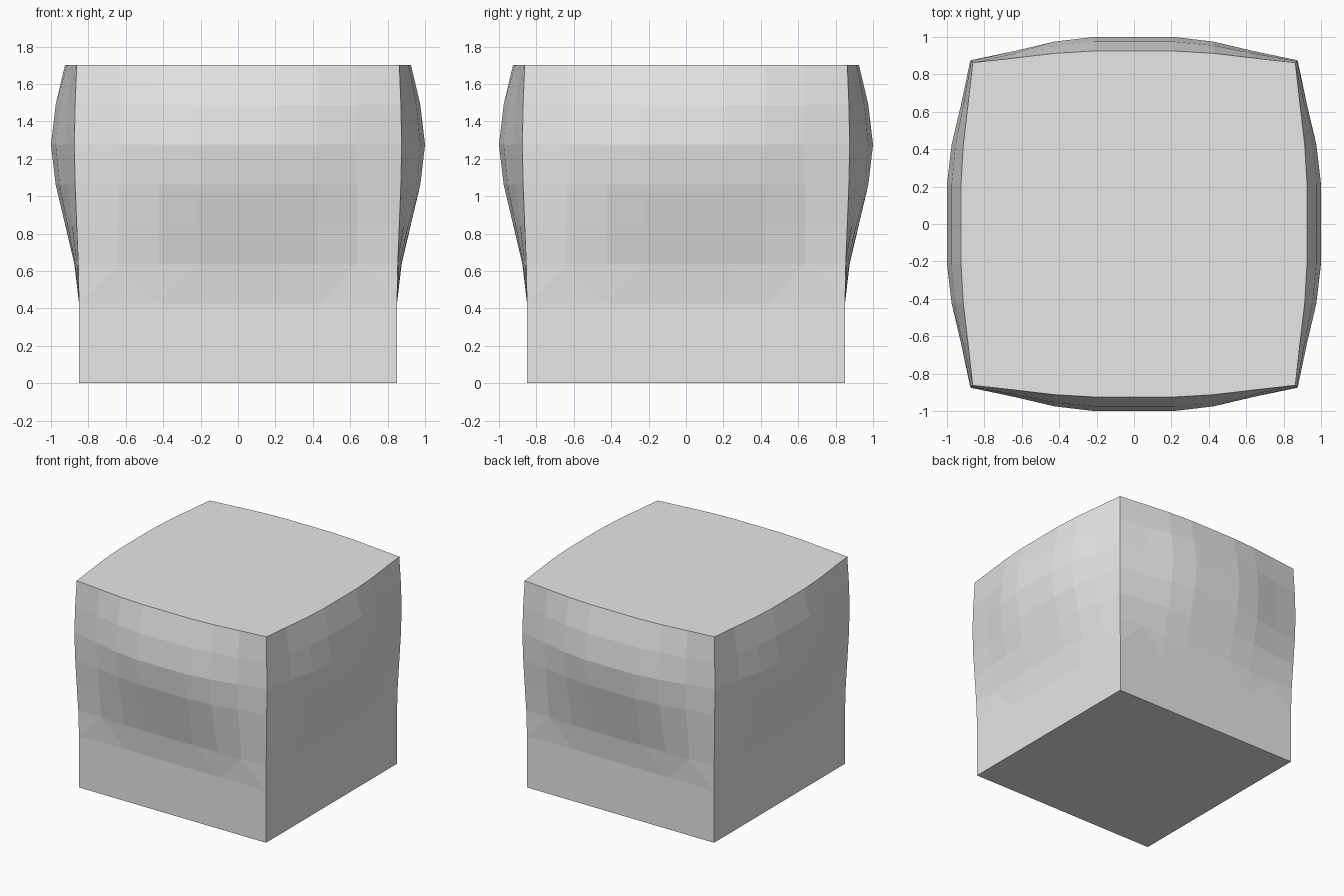
import bpy, bmesh
from math import pi
from mathutils import Matrix, Vector

old = bpy.data.objects.get("Cube")
if old:
    bpy.data.objects.remove(old, do_unlink=True)

HALF = 0.85          # half width of the undeformed block
STEP = HALF / 4      # grid spacing
BULGE = 0.15         # largest outward push
ACROSS = [1, 1, 5 / 6, 1 / 2, 1 / 6]                    # falloff from centre to corner
UP = [0, 0, 0, 1 / 6, 1 / 2, 5 / 6, 1, 5 / 6, 1 / 2]    # falloff from bottom to top

grey = bpy.data.materials.new("light_grey")
grey.use_nodes = True
colour = (0.8, 0.8, 0.8, 1)
grey.diffuse_color = colour
grey.node_tree.nodes["Principled BSDF"].inputs["Base Color"].default_value = colour

bm = bmesh.new()


def point(col, row):
    """Grid point on the front side, pushed outward by the bulge."""
    push = BULGE * ACROSS[abs(col)] * UP[row]
    x = col * STEP
    if abs(col) == 4:
        x += push if col > 0 else -push
    return Vector((x, -HALF - push, row * STEP))


def face(turn, *cells):
    bm.faces.new([bm.verts.new(turn @ point(c, r)) for c, r in cells])


# Four identical bulging sides
for side in range(4):
    turn = Matrix.Rotation(side * pi / 2, 3, 'Z')
    # fine grid of the bulge
    for row in range(3, 8):
        for c in range(-4, 4):
            face(turn, (c, row), (c + 1, row), (c + 1, row + 1), (c, row + 1))
    # flat base panels and the fan that joins them to the fine grid
    for c in range(-4, 4, 2):
        face(turn, (c, 0), (c + 2, 0), (c + 2, 2), (c, 2))
        face(turn, (c, 2), (c + 2, 2), (c + 1, 3))
        face(turn, (c, 2), (c + 1, 3), (c, 3))
        face(turn, (c + 2, 2), (c + 2, 3), (c + 1, 3))

# Join the sides, then close the flat top and bottom
bmesh.ops.remove_doubles(bm, verts=bm.verts[:], dist=0.001)
bmesh.ops.holes_fill(bm, edges=[e for e in bm.edges if e.is_boundary], sides=0)
bmesh.ops.recalc_face_normals(bm, faces=bm.faces[:])

mesh = bpy.data.meshes.new("bulging_block")
bm.to_mesh(mesh)
bm.free()
mesh.materials.append(grey)
block = bpy.data.objects.new("bulging_block", mesh)
bpy.context.collection.objects.link(block)
